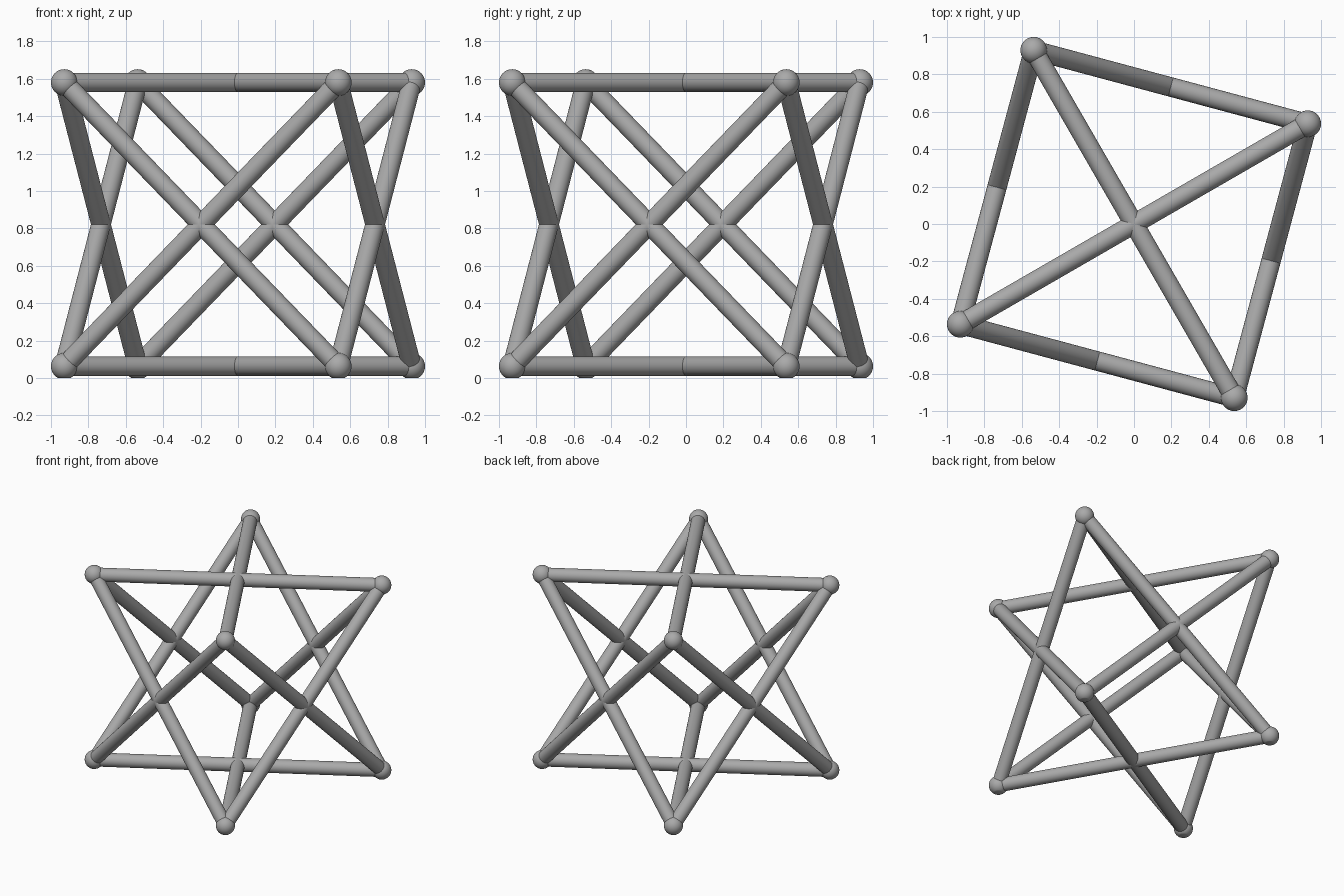
import bpy
import bmesh
import math
from itertools import combinations
from mathutils import Vector

cube = bpy.data.objects.get("Cube")
if cube:
    bpy.data.objects.remove(cube, do_unlink=True)

BALL_R = 0.071
BAR_R = 0.052
LOW_Z = 0.063
EDGE = 1.517
CORNER_R = EDGE / math.sqrt(2)

grey = bpy.data.materials.new("plain grey")
grey.use_nodes = True
colour = (0.4, 0.4, 0.4, 1)
grey.diffuse_color = colour
grey.node_tree.nodes["Principled BSDF"].inputs["Base Color"].default_value = colour


def finish(name):
    obj = bpy.context.object
    obj.name = name
    obj.data.materials.append(grey)
    bpy.ops.object.shade_smooth_by_angle(angle=math.radians(40))
    return obj


def bar(name, a, b):
    axis = b - a
    bpy.ops.mesh.primitive_cylinder_add(
        vertices=40, radius=BAR_R, depth=axis.length, location=(a + b) / 2)
    bpy.context.object.rotation_euler = axis.to_track_quat('Z', 'Y').to_euler()
    finish(name)


def ball(name, centre):
    bpy.ops.mesh.primitive_uv_sphere_add(
        segments=40, ring_count=24, radius=BALL_R, location=centre)
    # Lower balls get a flat foot resting on the ground
    if centre.z < BALL_R:
        mesh = bpy.context.object.data
        bm = bmesh.new()
        bm.from_mesh(mesh)
        bmesh.ops.bisect_plane(
            bm, geom=bm.verts[:] + bm.edges[:] + bm.faces[:],
            plane_co=(0, 0, -centre.z), plane_no=(0, 0, -1), clear_outer=True)
        bmesh.ops.holes_fill(bm, edges=[e for e in bm.edges if e.is_boundary])
        bm.to_mesh(mesh)
        bm.free()
    finish(name)


# Corners of a turned cube, split into two interlocked tetrahedra
tetrahedra = ([], [])
for level in range(2):
    for i in range(4):
        angle = math.radians(30 + 90 * i)
        corner = Vector((CORNER_R * math.cos(angle), CORNER_R * math.sin(angle),
                         LOW_Z + EDGE * level))
        tetrahedra[(i + level) % 2].append(corner)

# Balls at the corners, bars along each tetrahedron's edges
for label, corners in zip(("first", "second"), tetrahedra):
    for n, c in enumerate(corners, 1):
        ball(f"{label}_frame_ball_{n}", c)
    for n, (a, b) in enumerate(combinations(corners, 2), 1):
        bar(f"{label}_frame_bar_{n}", a, b)
